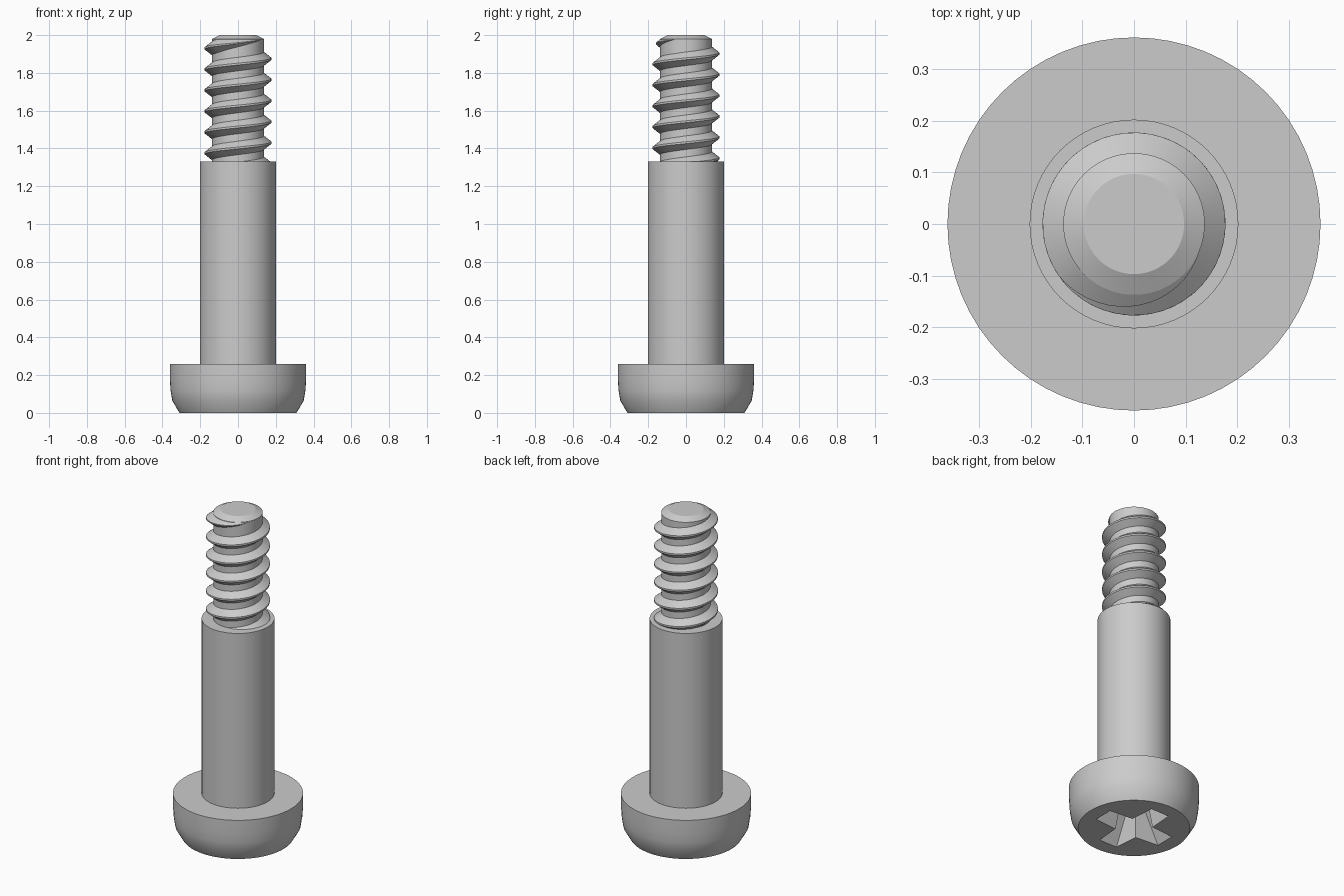
import bpy, bmesh, math
from math import sin, cos, pi, tau, radians

if "Cube" in bpy.data.objects:
    bpy.data.objects.remove(bpy.data.objects["Cube"])

steel = bpy.data.materials.new("grey steel")
steel.use_nodes = True
GREY = (0.6, 0.6, 0.6, 1)
steel.diffuse_color = GREY
steel.node_tree.nodes["Principled BSDF"].inputs["Base Color"].default_value = GREY


def loft(name, rings, closed=True):
    """Skin a list of point rings and cap both ends."""
    bm = bmesh.new()
    loops = [[bm.verts.new(p) for p in ring] for ring in rings]
    n = len(loops[0])
    for a, b in zip(loops, loops[1:]):
        for i in range(n):
            j = (i + 1) % n
            bm.faces.new((a[i], a[j], b[j], b[i]))
    bm.faces.new(loops[0][::-1])
    bm.faces.new(loops[-1])
    bmesh.ops.recalc_face_normals(bm, faces=bm.faces)
    mesh = bpy.data.meshes.new(name)
    bm.to_mesh(mesh)
    bm.free()
    mesh.materials.append(steel)
    obj = bpy.data.objects.new(name, mesh)
    bpy.context.collection.objects.link(obj)
    return obj


def lathe(name, profile, sides=64):
    return loft(name, [[(r * cos(tau * i / sides), r * sin(tau * i / sides), z)
                        for i in range(sides)] for r, z in profile])


def smooth(obj, angle=25):
    bpy.ops.object.select_all(action="DESELECT")
    obj.select_set(True)
    bpy.context.view_layer.objects.active = obj
    bpy.ops.object.shade_smooth_by_angle(angle=radians(angle))


# Turned parts
head = lathe("head", [(0.31, 0), (0.348, 0.065), (0.357, 0.12),
                      (0.361, 0.18), (0.361, 0.26)])
shoulder = lathe("shoulder", [(0.202, 0.255), (0.202, 1.33)])
CORE = 0.137
core = lathe("threaded_core", [(CORE, 1.32), (CORE, 1.98), (0.097, 2.0)])


# Cross recess in the underside of the head
def cross(reach, half, z):
    pts = []
    for k in range(4):
        c, s = cos(k * pi / 2), sin(k * pi / 2)
        for x, y in ((reach, -half), (reach, half), (half * 1.2, half * 1.2)):
            pts.append((x * c - y * s, x * s + y * c, z))
    return pts


cutter = loft("recess_cutter", [cross(0.23, 0.062, -0.01), cross(0.11, 0.042, 0.18),
                                cross(0.04, 0.025, 0.21)])
cutter.hide_render = True
cut = head.modifiers.new("recess", "BOOLEAN")
cut.operation, cut.solver, cut.object = "DIFFERENCE", "EXACT", cutter
bpy.context.view_layer.objects.active = head
bpy.ops.object.modifier_apply(modifier=cut.name)
bpy.data.objects.remove(cutter)

# Helical thread, fading into the core near the tip
PITCH, CREST, STEPS = 0.111, 0.177, 48
FADE_START, FADE_END = radians(217), radians(335)


def thread_section(a):
    fade = min(1, max(0.02, (FADE_END - a) / (FADE_END - FADE_START)))
    z = 1.93 + PITCH * (a - pi) / tau
    tip = CORE + (CREST - CORE) * fade
    section = ((CORE - 0.01, -0.038), (CORE, -0.036), (tip, -0.005),
               (tip, 0.005), (CORE, 0.036), (CORE - 0.01, 0.038))
    return [(r * cos(a), r * sin(a), z + h * fade) for r, h in section]


start = FADE_END - 6.2 * tau
count = int(6.2 * STEPS)
thread = loft("thread", [thread_section(start + (FADE_END - start) * i / count)
                         for i in range(count + 1)])

for part in (head, shoulder, core, thread):
    smooth(part)
